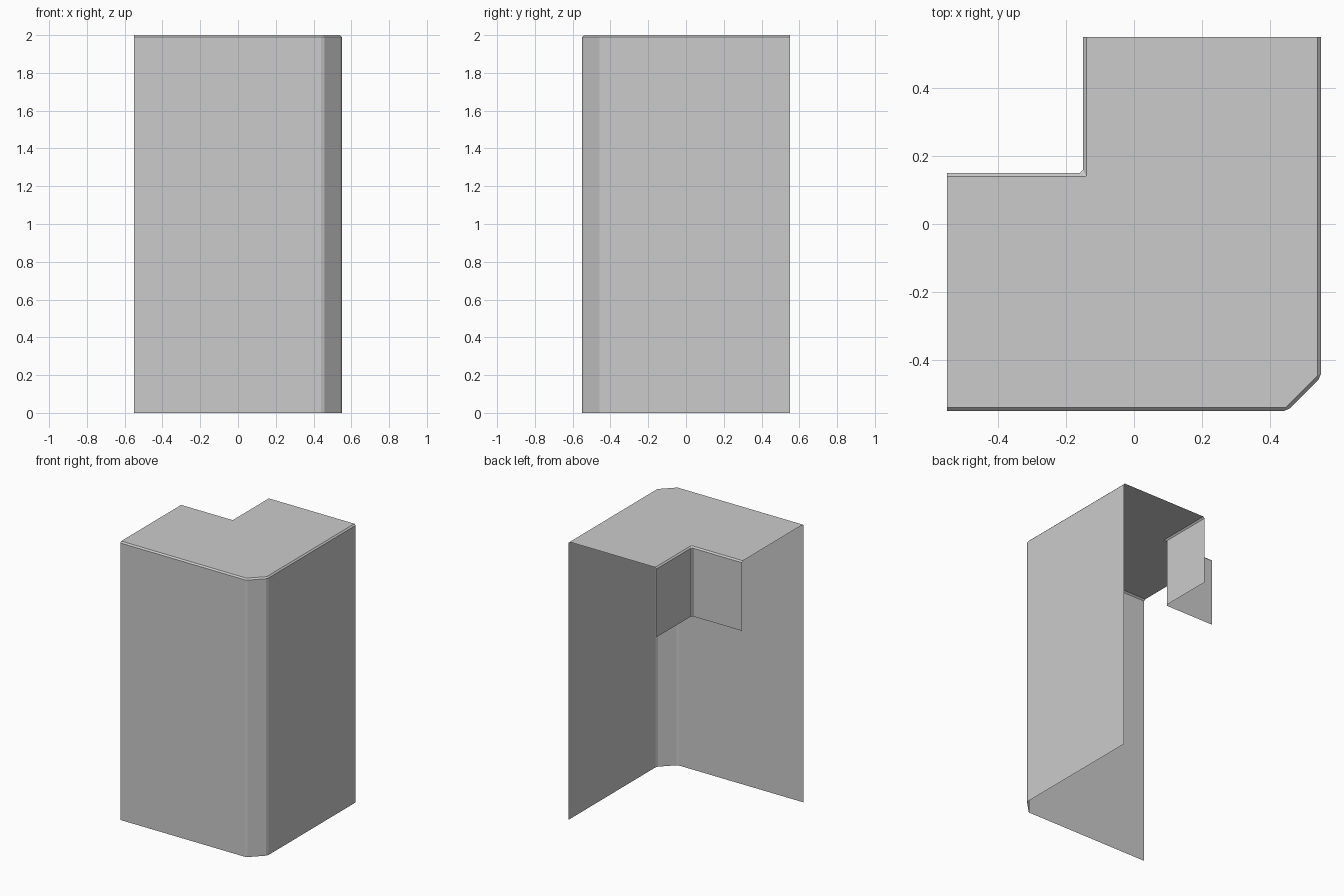
import bpy, bmesh

if "Cube" in bpy.data.objects:
    bpy.data.objects.remove(bpy.data.objects["Cube"])

# Plan outlines of the outer skirt and the inner return, plus heights
H, LIP = 2.0, 1.5
outer = [(-0.55, -0.55), (0.45, -0.55), (0.55, -0.45), (0.55, 0.55)]
inner = [(-0.15, 0.55), (-0.15, 0.15), (-0.55, 0.15)]

bm = bmesh.new()


def ring(points, z):
    return [bm.verts.new((x, y, z)) for x, y in points]


def wall(top, bottom):
    for i in range(len(top) - 1):
        bm.faces.new((bottom[i], bottom[i + 1], top[i + 1], top[i]))


# L-shaped top with tall outer walls and short inner walls, ends left open
outer_top, inner_top = ring(outer, H), ring(inner, H)
bm.faces.new(outer_top + inner_top)
wall(outer_top, ring(outer, 0))
wall(inner_top, ring(inner, LIP))

mesh = bpy.data.meshes.new("corner_trim")
bm.to_mesh(mesh)
bm.free()
trim = bpy.data.objects.new("corner_trim", mesh)
bpy.context.collection.objects.link(trim)

# Narrow chamfer on every folded edge
bevel = trim.modifiers.new("edge_chamfer", 'BEVEL')
bevel.width = 0.01
bevel.segments = 1
bevel.limit_method = 'ANGLE'
bevel.angle_limit = 0.5
